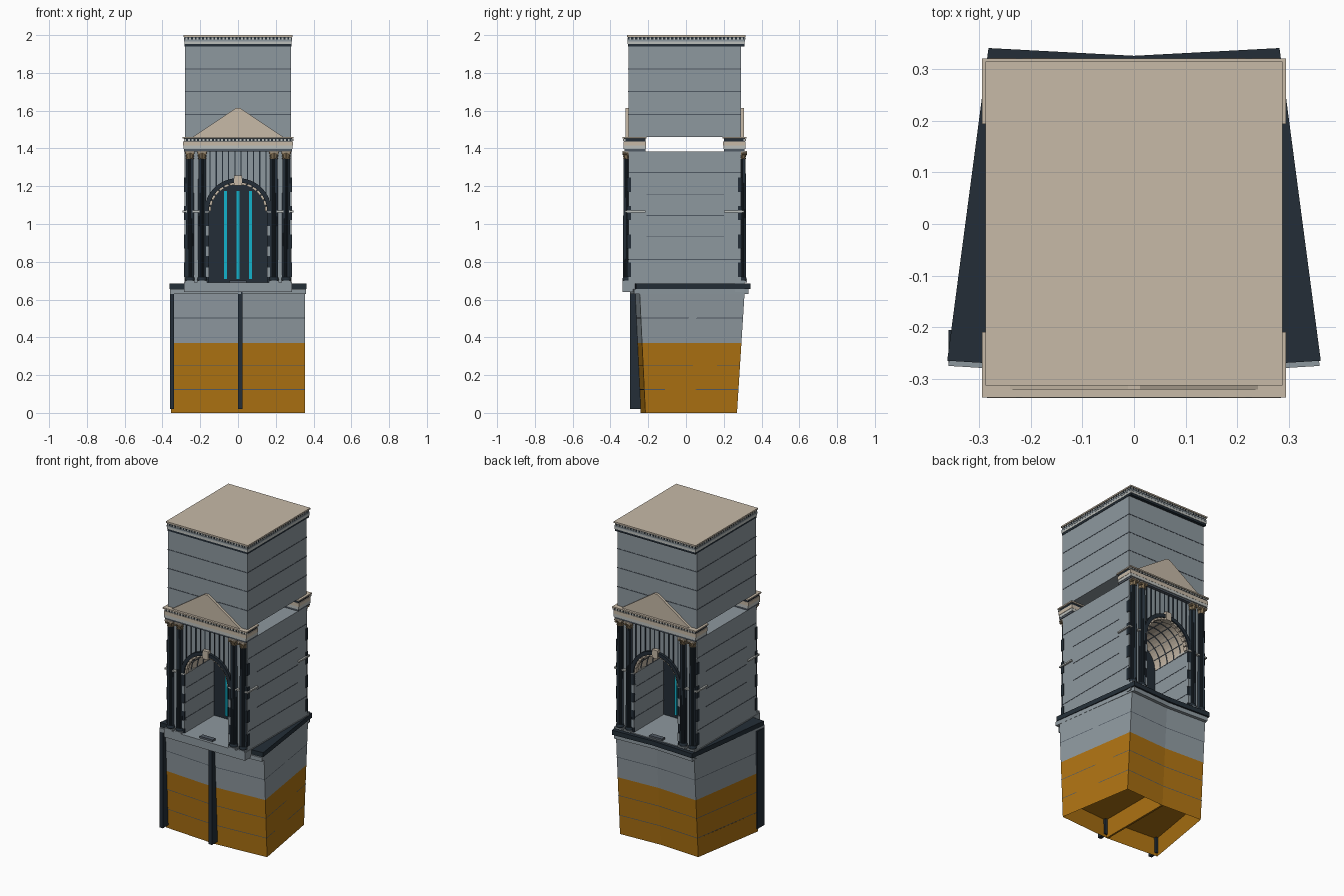
import bpy, bmesh, math
from mathutils import Vector

if "Cube" in bpy.data.objects:
    bpy.data.objects.remove(bpy.data.objects["Cube"])

def mat(name, c):
    m = bpy.data.materials.new(name)
    m.diffuse_color = (*c, 1)
    m.use_nodes = True
    m.node_tree.nodes["Principled BSDF"].inputs["Base Color"].default_value = m.diffuse_color
    return m

GREY = mat("grey stone", (0.27, 0.315, 0.345))
TAN = mat("tan stone", (0.57, 0.49, 0.39))
GOLD = mat("gold base", (0.42, 0.17, 0.006))
DARK = mat("dark slate", (0.017, 0.027, 0.038))
CYAN = mat("cyan light", (0.006, 0.45, 0.6))
LINE = mat("joint grey", (0.08, 0.10, 0.125))
PALE = mat("pale trim", (0.5, 0.52, 0.5))
BRONZE = mat("bronze", (0.25, 0.18, 0.10))

YC = -0.0075                       # body centre in depth
def my(y):                         # mirror front to back
    return 2 * YC - y

def finish(name, bm, *mats):
    bmesh.ops.recalc_face_normals(bm, faces=bm.faces)
    me = bpy.data.meshes.new(name)
    bm.to_mesh(me)
    bm.free()
    for m in mats:
        me.materials.append(m)
    ob = bpy.data.objects.new(name, me)
    bpy.context.collection.objects.link(ob)
    return ob

def prism(bm, lo, hi, caps=(True, True)):
    a = [bm.verts.new(p) for p in lo]
    b = [bm.verts.new(p) for p in hi]
    n = len(a)
    for i in range(n):
        bm.faces.new((a[i], a[(i + 1) % n], b[(i + 1) % n], b[i]))
    if caps[0]:
        bm.faces.new(a[::-1])
    if caps[1]:
        bm.faces.new(b)

def boxes(name, m, items, mirror_y=False, mirror_x=False):
    bm = bmesh.new()
    if mirror_x:
        items = items + [(-b, -a, *r) for a, b, *r in items]
    if mirror_y:
        items = items + [(a, b, my(d), my(c), *r) for a, b, c, d, *r in items]
    for x0, x1, y0, y1, z0, z1 in items:
        q = [(x0, y0), (x1, y0), (x1, y1), (x0, y1)]
        prism(bm, [(*p, z0) for p in q], [(*p, z1) for p in q])
    return finish(name, bm, m)

def arcs(name, m, r0, r1, y0, y1, spans, mirror_y=True):
    bm = bmesh.new()
    for a0, a1 in spans:
        q = [(r * math.cos(a), ZS + r * math.sin(a))
             for r, a in ((r0, a0), (r1, a0), (r1, a1), (r0, a1))]
        for f in ((lambda y: y), my) if mirror_y else ((lambda y: y),):
            prism(bm, [(x, f(y0), z) for x, z in q], [(x, f(y1), z) for x, z in q])
    return finish(name, bm, m)

# ---- wedge-shaped base, leaning outward, open underneath
def base_plan(z, grow=0.0):
    t, g = z / 0.63, grow
    yf, yb = -0.03 * t - g, 0.04 * t + g
    return [(-.355 - g, -.215 + yf, z), (0, -.24 + yf, z), (.355 + g, -.215 + yf, z),
            (.275 + g, .27 + yb, z), (0, .255 + yb, z), (-.275 - g, .27 + yb, z)]

bm = bmesh.new()
prism(bm, base_plan(0), base_plan(0.37), (False, False))
bm.faces.new([bm.verts.new(p) for p in base_plan(0.12)])
finish("gold_base", bm, GOLD)
boxes("base_rib", GOLD, [(-0.006, 0.006, -0.238, 0.254, 0, 0.12)])
bm = bmesh.new()
prism(bm, base_plan(0.37), base_plan(0.635))
finish("upper_base", bm, GREY)
bm = bmesh.new()
for z in (0.122, 0.25, 0.50):
    prism(bm, base_plan(z, .001), base_plan(z + .004, .001), (False, False))
finish("base_joints", bm, LINE)
boxes("base_fins", DARK, [(-.36, -.338, -.272, -.205, .02, .64), (0, .024, -.296, -.23, .02, .64)])

# ---- slab over the base and front step
def slab(name, m, fx, fy, bx, by, z0, z1):
    q = [(-fx, fy), (0, fy - .022), (fx, fy), (bx, by), (0, by - .015), (-bx, by)]
    bm = bmesh.new()
    prism(bm, [(*p, z0) for p in q], [(*p, z1) for p in q])
    finish(name, bm, m)
slab("slab_under", GREY, .36, -.275, .275, .33, .63, .656)
slab("slab_top", DARK, .362, -.265, .282, .341, .656, .685)
boxes("step_block", GREY, [(-.285, .285, -.337, .31, .64, .69)])
boxes("door_sill", LINE, [(-.045, .045, -.32, -.29, .69, .702)], True)

# ---- middle body: block with an arched tunnel running front to back
ZS, R, YF = 1.065, 0.155, -0.305
out = [(-.282, .69), (-.282, 1.385), (.282, 1.385), (.282, .69), (R, .69)]
out += [(R * math.cos(math.pi * i / 24), ZS + R * math.sin(math.pi * i / 24)) for i in range(25)]
out += [(-R, .69)]
bm = bmesh.new()
prism(bm, [(x, YF, z) for x, z in out], [(x, my(YF), z) for x, z in out])
body = finish("arched_body", bm, GREY, TAN)
for p in body.data.polygons:        # vault is tan
    c = p.center
    if abs(p.normal.y) < .5 and c.z > ZS and abs(c.x) < .16 and c.z < 1.3:
        p.material_index = 1
boxes("side_joints", LINE, [(.28, .2835, YF, my(YF), z, z + .004) for z in (.81, 1.27)]
      + [(.28, .2835, -.21, .2, z, z + .004) for z in (.93, 1.043, 1.155)], False, True)
boxes("tunnel_joints", LINE, [(.1535, .157, YF, my(YF), z, z + .004) for z in (.78, .88, .97, 1.06)], False, True)

# vault coffer lines
N = 12
arcs("vault_ribs", LINE, .1515, .157, 0, 0.004,
     [], False)
for k, y in enumerate((-.25, -.19, -.13, -.07)):
    arcs("vault_ring_%d" % k, LINE, .1515, .157, y, y + .005,
         [(math.pi * i / 24, math.pi * (i + 1) / 24) for i in range(24)])
arcs("vault_lines", LINE, .151, .157, -.3, -.02,
     [(math.pi * i / 8 - .012, math.pi * i / 8 + .012) for i in range(1, 8)])

# glazed wall in the middle of the tunnel, with light strips
bm = bmesh.new()
pane = [(x, z) for x, z in out[4:]]
prism(bm, [(x, YC - .01, z) for x, z in pane], [(x, YC + .01, z) for x, z in pane])
finish("glass_wall", bm, DARK)
boxes("light_strips", CYAN, [(x - .007, x + .007, YC - .017, YC - .008, .71, 1.175)
                             for x in (-.066, 0, .066)], True)

# ---- arch trim
full = [(math.pi * i / 24, math.pi * (i + 1) / 24) for i in range(24)]
arcs("archivolt", DARK, .155, .178, -.322, -.30, full)
arcs("voussoirs", TAN, .144, .156, -.314, -.29,
     [(math.pi * i / 15 + .02, math.pi * (i + 1) / 15 - .02) for i in range(15)])
boxes("keystone", TAN, [(-.02, .02, -.328, -.29, 1.205, 1.258)], True)
boxes("imposts", PALE, [(.15, .293, -.322, -.215, 1.062, 1.071)], True, True)
boxes("door_jambs", DARK, [(.155, .172, -.316, -.30, .69, 1.062)], True, True)
boxes("jamb_blocks", GREY, [(.153, .178, -.319, -.30, z, z + .05) for z in (.72, .83, .94)], True, True)
boxes("corner_blocks", DARK, [(.27, .286, -.312, -.29, z, z + .075) for z in (.72, .87, 1.02, 1.17)], True, True)
boxes("wall_bars", DARK, [(x - .003, x + .003, -.309, -.30, ZS + math.sqrt(.176**2 - x * x), 1.385)
      for x in [(i - 4.5) * .033 for i in range(10)]], True)

# ---- fluted columns in pairs
def ring(cx, cy, r, z, flute=0, n=32):
    return [(cx + (r - flute * (i % 2)) * math.cos(2 * math.pi * i / n),
             cy + (r - flute * (i % 2)) * math.sin(2 * math.pi * i / n), z) for i in range(n)]
CX, CY = (-.255, -.19, .19, .255), -.311
spots = [(x, y) for x in CX for y in (CY, my(CY))]
shaft, foot, cap = bmesh.new(), bmesh.new(), bmesh.new()
for x, y in spots:
    prism(shaft, ring(x, y, .0225, .715, .003), ring(x, y, .02, 1.35, .003))
    for r0, r1, z0, z1 in ((.024, .026, .70, .707), (.026, .022, .707, .72)):
        prism(foot, ring(x, y, r0, z0), ring(x, y, r1, z1))
    for r0, r1, z0, z1 in ((.021, .023, 1.345, 1.35), (.019, .024, 1.35, 1.363), (.02, .026, 1.363, 1.378)):
        prism(cap, ring(x, y, r0, z0, .002, 16), ring(x, y, r1, z1, .004, 16))
    s = -1 if y < YC else 1
    for d in (-.017, .017):         # volutes
        v = [(x + d + .007 * math.cos(a * math.pi / 5), 1.372 + .007 * math.sin(a * math.pi / 5)) for a in range(10)]
        prism(cap, [(p, y, q) for p, q in v], [(p, y + s * .026, q) for p, q in v])
finish("column_shafts", shaft, DARK)
finish("column_bases", foot, DARK)
finish("column_capitals", cap, BRONZE)
boxes("column_plinths", GREY, [(x - .026, x + .026, -.337, -.30, .69, .70) for x in CX], True)
boxes("column_abaci", TAN, [(x - .026, x + .026, -.337, -.30, 1.379, 1.386) for x in CX], True)

# ---- entablatures at front and back only, leaving the open slot between
boxes("architrave", LINE, [(-.286, .286, -.326, -.215, 1.385, 1.397)], True)
boxes("frieze", PALE, [(-.288, .288, -.33, -.213, 1.397, 1.415)], True)
boxes("frieze_upper", TAN, [(-.29, .29, -.331, -.212, 1.415, 1.438)], True)
boxes("dentil_band", DARK, [(-.286, .286, -.327, -.215, 1.438, 1.452)], True)
boxes("dentils", PALE, [(-.285 + i * .0196, -.275 + i * .0196, -.333, -.32, 1.44, 1.45)
                        for i in range(30)], True)
boxes("cornice", TAN, [(-.295, .295, -.336, -.209, 1.452, 1.46)], True)
bm = bmesh.new()
tri = [(-.24, 1.46), (.24, 1.46), (.012, 1.613), (-.012, 1.613)]
for f in ((lambda y: y), my):
    prism(bm, [(x, f(-.321), z) for x, z in tri], [(x, f(-.3), z) for x, z in tri])
finish("pediments", bm, TAN)

# ---- upper block and crowning cornice
boxes("upper_block", GREY, [(-.28, .28, YF, my(YF), 1.46, 1.945)])
boxes("upper_joints", LINE, [(-.2815, .2815, YF - .0015, my(YF) + .0015, z, z + .005)
                             for z in (1.577, 1.698, 1.818)])
def crown(name, m, o, z0, z1):
    boxes(name, m, [(-.28 - o, .28 + o, -.305 - o, .307 + o, z0, z1)])
crown("crown_lower", DARK, .002, 1.94, 1.953)
crown("crown_pale", PALE, .004, 1.953, 1.967)
crown("crown_grey", GREY, .005, 1.967, 1.976)
crown("crown_dark", DARK, .003, 1.976, 1.991)
D = [(-.278 + i * .0196, -.268 + i * .0196) for i in range(29)]
boxes("crown_dentils", PALE, [(a, b, y, y + .008, 1.978, 1.988) for a, b in D for y in (-.311, .306)]
      + [(x, x + .008, a * 1.08, a * 1.08 + .01, 1.978, 1.988) for a, b in D for x in (-.286, .278)])
crown("roof", TAN, .008, 1.991, 2.0)

# drop any empty helper
for ob in list(bpy.data.objects):
    if not ob.data.vertices:
        bpy.data.objects.remove(ob)
